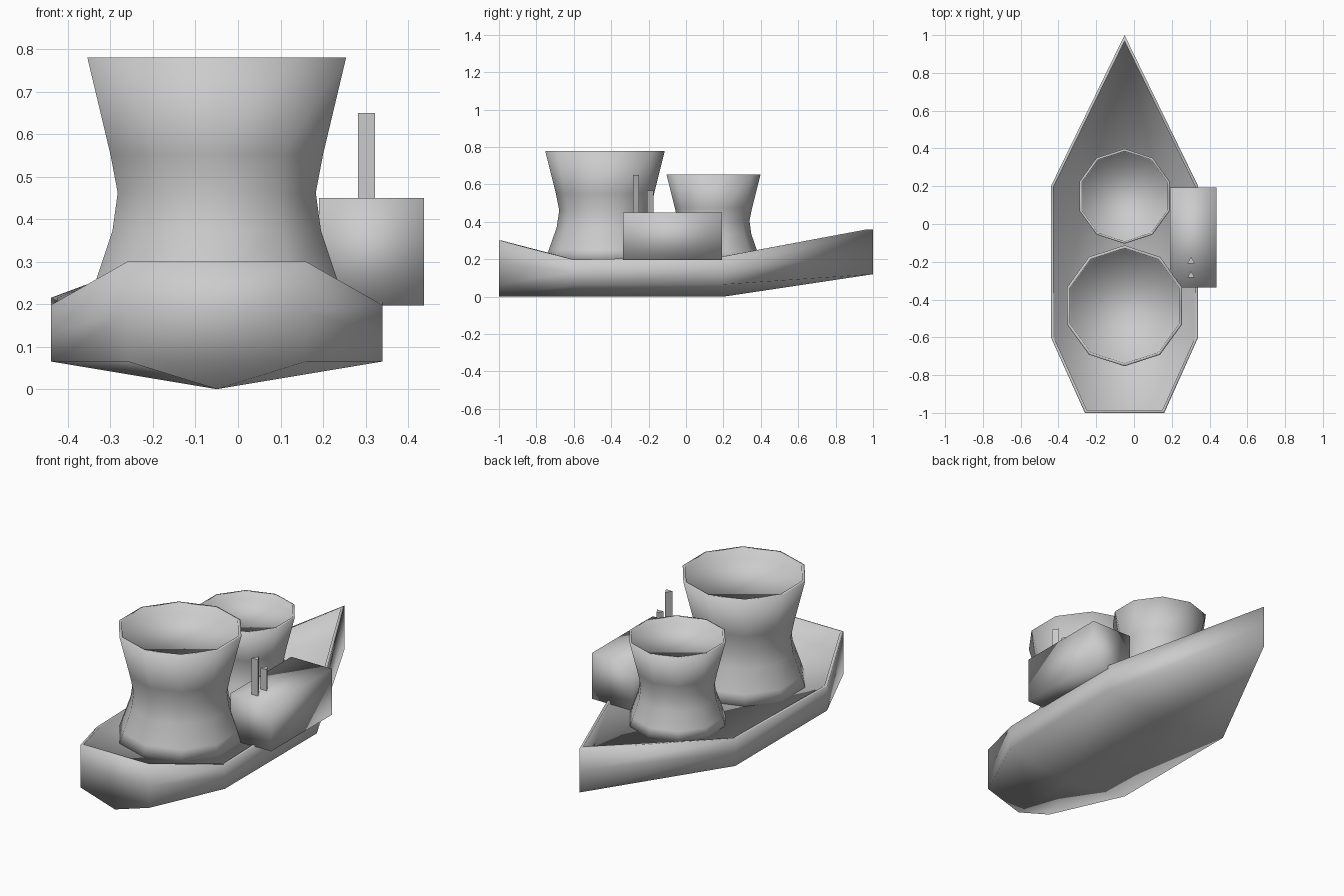
import bpy, bmesh, math

if "Cube" in bpy.data.objects:
    bpy.data.objects.remove(bpy.data.objects["Cube"])

CX = -0.05  # hull centre line


def finish(name, bm, smooth=True):
    bmesh.ops.remove_doubles(bm, verts=bm.verts, dist=0.0005)
    bmesh.ops.recalc_face_normals(bm, faces=bm.faces)
    for f in bm.faces:
        f.smooth = smooth
    me = bpy.data.meshes.new(name)
    bm.to_mesh(me)
    bm.free()
    ob = bpy.data.objects.new(name, me)
    bpy.context.collection.objects.link(ob)
    return ob


def loft(bm, rings, cap_start=True, cap_end=True):
    rows = [[bm.verts.new(p) for p in r] for r in rings]
    n = len(rows[0])
    for a, b in zip(rows, rows[1:]):
        for i in range(n):
            j = (i + 1) % n
            bm.faces.new((a[i], a[j], b[j], b[i]))
    if cap_start:
        bm.faces.new(rows[0])
    if cap_end:
        bm.faces.new(rows[-1])


# Hull: half outline from stern to bow (y, half width, keel z, chine z, rail z)
outline = [(-1, 0.21, 0, 0.065, 0.30), (-0.6, 0.39, 0, 0.065, 0.198),
           (0.2, 0.39, 0, 0.065, 0.215), (1, 0.0, 0.12, 0.12, 0.36)]
inner = [(-0.985, 0.2), (-0.597, 0.375), (0.197, 0.375), (0.967, 0.0)]


def loop(points):
    """Mirror a half outline of (half width, y, z) into a closed loop."""
    return ([(CX + w, y, z) for w, y, z in points] +
            [(CX - w, y, z) for w, y, z in points[-2::-1]])


levels = [[(0, y, k) for y, w, k, c, t in outline],
          [(w, y, c) for y, w, k, c, t in outline],
          [(w, y, (c + t) / 2) for y, w, k, c, t in outline],
          [(w, y, t) for y, w, k, c, t in outline],
          [(w, y, o[4]) for (y, w), o in zip(inner, outline)],
          [(w, y, 0.195) for y, w in inner]]
bm = bmesh.new()
# the keel level collapses to a line when doubles are merged; the deck is the cap
rings = [loop(l) for l in levels]
loft(bm, rings, cap_start=False)
finish("hull", bm)

# Funnels: waisted ten-sided bodies with a recessed top, (radius, height)
profile = [(0.32, 0.0), (0.30, 0.06), (0.258, 0.18), (0.245, 0.27),
           (0.263, 0.36), (0.32, 0.588), (0.304, 0.588), (0.299, 0.535)]


def funnel(name, y, s):
    bm = bmesh.new()
    ang = [math.pi / 2 + i * math.tau / 10 for i in range(10)]
    loft(bm, [[(CX + r * s * math.cos(a), y + r * s * math.sin(a), 0.192 + z * s)
               for a in ang] for r, z in profile])
    finish(name, bm)


funnel("large_funnel", -0.433, 1.0)
funnel("small_funnel", 0.147, 0.785)

# Side cabin: soft-shaded box
bm = bmesh.new()
x0, x1, y0, y1 = 0.19, 0.438, -0.337, 0.192
loft(bm, [[(x0, y0, z), (x1, y0, z), (x1, y1, z), (x0, y1, z)] for z in (0.197, 0.45)])
finish("side_cabin", bm)

# Masts: three-sided posts on the cabin
for name, y, top in (("tall_mast", -0.273, 0.65), ("short_mast", -0.197, 0.567)):
    bm = bmesh.new()
    ang = [math.pi / 2 + i * math.tau / 3 for i in range(3)]
    loft(bm, [[(0.302 + 0.023 * math.cos(a), y + 0.023 * math.sin(a), z) for a in ang]
              for z in (0.43, top)])
    finish(name, bm, smooth=False)
